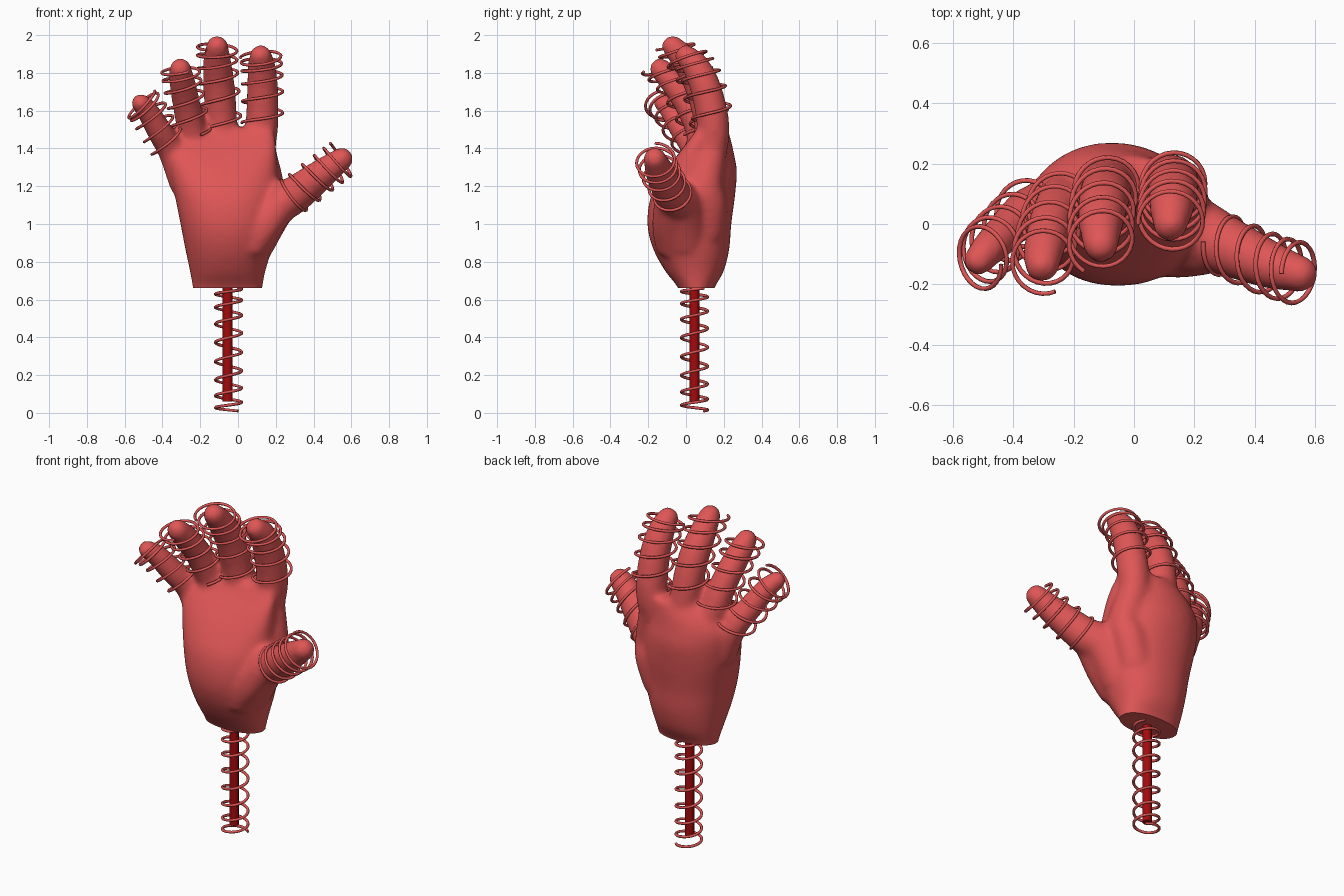
import bpy, bmesh, math
from mathutils import Vector

if "Cube" in bpy.data.objects:
    bpy.data.objects.remove(bpy.data.objects["Cube"])


def material(name, color):
    m = bpy.data.materials.new(name)
    m.use_nodes = True
    m.diffuse_color = color
    m.node_tree.nodes["Principled BSDF"].inputs["Base Color"].default_value = color
    return m


RED = material("soft red", (0.74, 0.092, 0.092, 1))
DARK = material("dark red", (0.37, 0.003, 0.004, 1))


def add_object(name, data, mat):
    ob = bpy.data.objects.new(name, data)
    data.materials.append(mat)
    bpy.context.collection.objects.link(ob)
    return ob


def loft(bm, rings):
    # skin closed rings and cap both ends
    vs = [[bm.verts.new(p) for p in ring] for ring in rings]
    n = len(vs[0])
    for a, b in zip(vs, vs[1:]):
        for i in range(n):
            j = (i + 1) % n
            bm.faces.new((a[i], a[j], b[j], b[i]))
    bm.faces.new(vs[0][::-1])
    bm.faces.new(vs[-1])


def sample(path, u):
    # smooth interpolation through rows of numbers
    i = min(int(u), len(path) - 2)
    t = u - i
    p = [Vector(path[min(max(k, 0), len(path) - 1)]) for k in range(i - 1, i + 3)]
    return 0.5 * (2 * p[1] + (p[2] - p[0]) * t
                  + (2 * p[0] - 5 * p[1] + 4 * p[2] - p[3]) * t * t
                  + (3 * p[1] - p[0] - 3 * p[2] + p[3]) * t ** 3)


def frame(path, u, lean=1.0):
    end = len(path) - 1
    s = sample(path, u)
    d = (sample(path, min(u + 0.05, end)) - sample(path, max(u - 0.05, 0))).to_3d()
    d.y *= lean
    t = d.normalized()
    a = t.cross(Vector((0, 1, 0))).normalized()
    return s.to_3d(), s[3], t, a, t.cross(a)


def circle(c, r, a, b, n=24):
    return [c + r * (math.cos(k * math.tau / n) * a + math.sin(k * math.tau / n) * b)
            for k in range(n)]


def finger(bm, path):
    end = len(path) - 1
    rings = []
    for k in range(end * 6 + 1):
        c, r, t, a, b = frame(path, k / 6)
        rings.append(circle(c, r, a, b))
    # rounded tip
    for k in range(1, 6):
        w = k * math.pi / 12.5
        rings.append(circle(c + t * r * math.sin(w), r * math.cos(w), a, b))
    loft(bm, rings)


def spring(name, path, u0, u1, radius, turns, phase=0.0, wire=0.008):
    n = int(turns * 28)
    cu = bpy.data.curves.new(name, "CURVE")
    cu.dimensions = "3D"
    cu.bevel_depth = wire
    cu.bevel_resolution = 1
    cu.use_fill_caps = True
    sp = cu.splines.new("POLY")
    sp.points.add(n)
    for k in range(n + 1):
        f = k / n
        c, _, t, a, b = frame(path, u0 + (u1 - u0) * f, 0.25)
        w = phase + f * turns * math.tau
        p = c + radius * (math.cos(w) * a + math.sin(w) * b)
        sp.points[k].co = (*p, 1)
    return add_object(name, cu, RED)


# centre lines and radii of the digits
DIGITS = {
    "index": [(.1, .12, 1.3, .08), (.125, .145, 1.5, .087), (.13, .11, 1.7, .084),
              (.125, .055, 1.83, .075), (.12, .0, 1.89, .06)],
    "middle": [(-.07, .1, 1.3, .085), (-.085, .13, 1.5, .085), (-.1, .08, 1.72, .085),
               (-.11, .0, 1.86, .075), (-.11, -.07, 1.94, .06)],
    "ring": [(-.19, .08, 1.28, .08), (-.235, .085, 1.45, .078), (-.27, .02, 1.62, .075),
             (-.295, -.07, 1.75, .07), (-.305, -.135, 1.82, .06)],
    "little": [(-.28, .06, 1.2, .08), (-.35, .05, 1.38, .073), (-.42, -.02, 1.5, .068),
               (-.48, -.08, 1.6, .06), (-.515, -.12, 1.64, .052)],
    "thumb": [(.08, .0, .91, .12), (.19, -.02, 1.09, .115), (.3, -.07, 1.155, .1),
              (.45, -.135, 1.27, .08), (.55, -.165, 1.345, .062)],
}

# flesh between thumb and palm, and the ball of the thumb
FLESH = [
    [(.08, .11, .95, .1), (.13, .12, 1.1, .1), (.15, .1, 1.2, .095), (.12, .13, 1.37, .085)],
    [(.06, -.07, .87, .09), (.14, -.085, .99, .095), (.23, -.08, 1.11, .09)],
]

# palm sections: z, right, left, front, back, drop of the side edges
PALM = [(.58, -.235, .12, -.02, .13, 0), (.66, -.24, .13, -.04, .15, 0),
        (.75, -.255, .145, -.11, .2, 0), (.87, -.28, .18, -.175, .23, 0),
        (1.0, -.305, .2, -.205, .24, 0), (1.15, -.335, .215, -.185, .26, .01),
        (1.28, -.36, .21, -.11, .27, .05), (1.37, -.365, .205, -.04, .255, .07),
        (1.44, -.31, .2, .02, .24, .07), (1.51, -.2, .185, .07, .22, .05)]


def palm_ring(z, x0, x1, y0, y1, drop, n=40):
    pts = []
    for k in range(n):
        c, s = math.cos(k * math.tau / n), math.sin(k * math.tau / n)
        c = math.copysign(abs(c) ** 0.9, c)
        s = math.copysign(abs(s) ** 0.9, s)
        pts.append(Vector(((x0 + x1) / 2 + c * (x1 - x0) / 2,
                           (y0 + y1) / 2 + s * (y1 - y0) / 2 - drop * c * c, z)))
    return pts


# hand: palm and digits fused into one smooth skin
bm = bmesh.new()
loft(bm, [palm_ring(*sample(PALM, k / 5)) for k in range(5 * len(PALM) - 4)])
for path in [*DIGITS.values(), *FLESH]:
    finger(bm, path)
bmesh.ops.recalc_face_normals(bm, faces=bm.faces)
mesh = bpy.data.meshes.new("hand")
bm.to_mesh(mesh)
bm.free()
hand = add_object("hand", mesh, RED)
fuse = hand.modifiers.new("fuse", "REMESH")
fuse.mode = "VOXEL"
fuse.voxel_size = 0.014
relax = hand.modifiers.new("relax", "SMOOTH")
relax.factor = 0.5
relax.iterations = 18
bpy.context.view_layer.update()
skin = bpy.data.meshes.new_from_object(
    hand.evaluated_get(bpy.context.evaluated_depsgraph_get()))
hand.modifiers.clear()

# flat wrist cut
bm = bmesh.new()
bm.from_mesh(skin)
bmesh.ops.bisect_plane(bm, geom=bm.verts[:] + bm.edges[:] + bm.faces[:],
                       plane_co=(0, 0, .66), plane_no=(0, 0, 1), clear_inner=True)
bmesh.ops.holes_fill(bm, edges=[e for e in bm.edges if e.is_boundary], sides=0)
bmesh.ops.recalc_face_normals(bm, faces=bm.faces)
bm.to_mesh(skin)
bm.free()
hand.data = skin
if not skin.materials:
    skin.materials.append(RED)
bpy.ops.object.select_all(action="DESELECT")
hand.select_set(True)
bpy.context.view_layer.objects.active = hand
bpy.ops.object.shade_smooth_by_angle(angle=math.radians(45))

# springs around the digits
for name, radius, turns, u0, u1, phase in (
        ("index", .107, 5, 1.15, 4, 0), ("middle", .105, 5, 1.1, 4, 1),
        ("ring", .1, 5, 1.1, 4, 2), ("little", .1, 5, .95, 4, 3),
        ("thumb", .103, 5, 1.8, 4, 0)):
    spring(name + "_spring", DIGITS[name], u0, u1, radius, turns, phase)

# stand: rod with its spring
spring("stand_spring", [(-.05, .045, .01, 0), (-.05, .045, .66, 0)],
       0, 1, .07, 8, math.pi * 1.25)
bpy.ops.mesh.primitive_cylinder_add(vertices=8, radius=.026, depth=.64,
                                    location=(-.055, .045, .38))
rod = bpy.context.object
rod.name = "stand_rod"
rod.data.materials.append(DARK)
bpy.ops.object.shade_smooth_by_angle(angle=math.radians(60))
